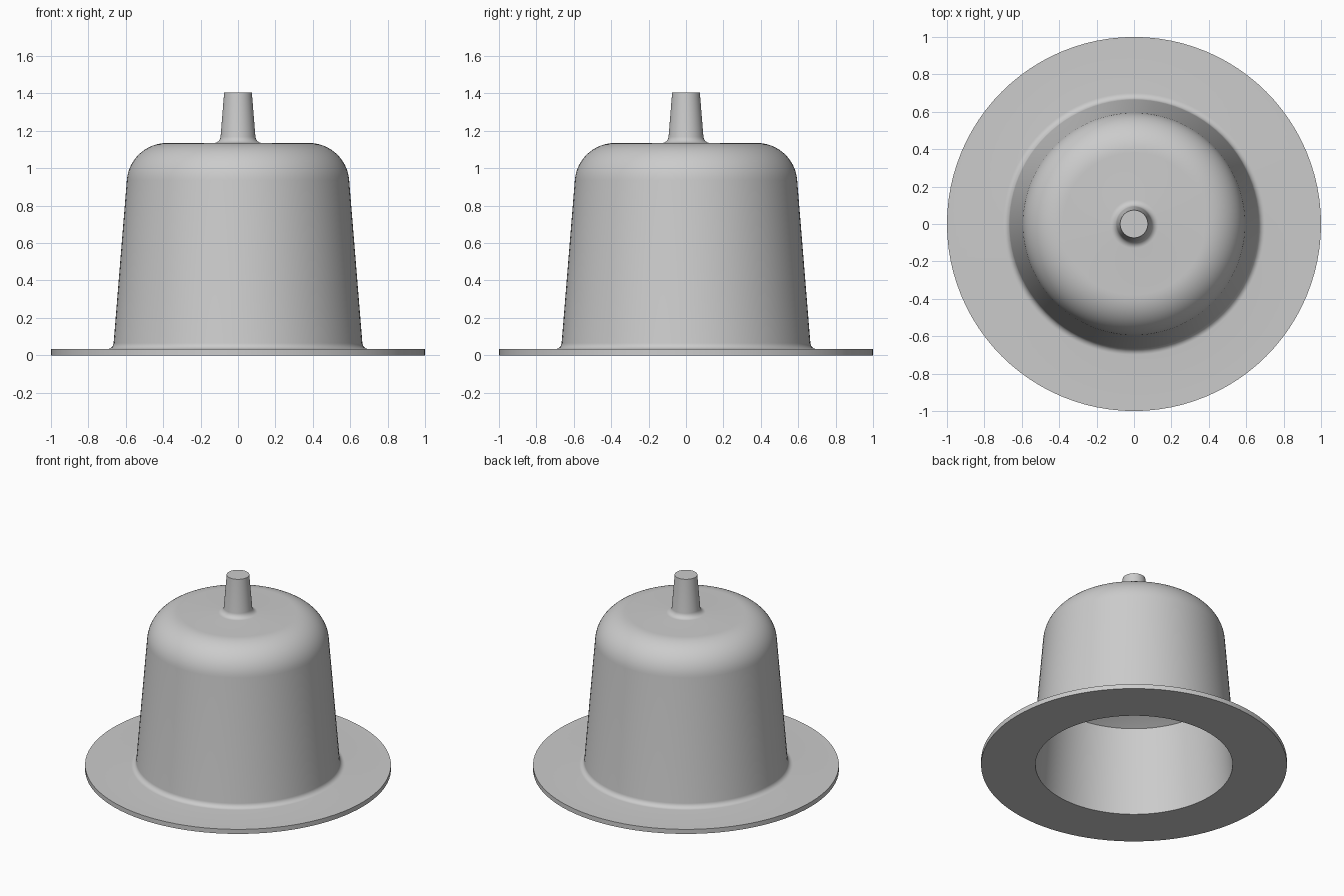
import bpy, bmesh
from math import cos, sin, radians, tau

SIDES = 96
DRAFT = 4.6  # taper of the walls in degrees

cube = bpy.data.objects.get("Cube")
if cube:
    bpy.data.objects.remove(cube, do_unlink=True)

grey = bpy.data.materials.new("plain grey")
grey.use_nodes = True
colour = (0.6, 0.6, 0.6, 1.0)
grey.diffuse_color = colour
grey.node_tree.nodes["Principled BSDF"].inputs["Base Color"].default_value = colour


def arc(cx, cz, radius, start, end, steps=12):
    """Points of a fillet in the profile plane, angles in degrees."""
    angles = [radians(start + (end - start) * i / steps) for i in range(steps + 1)]
    return [(cx + radius * cos(a), cz + radius * sin(a)) for a in angles]


def lathe(name, profile):
    """Revolve a profile of (radius, height) points about z."""
    bm = bmesh.new()
    verts = [bm.verts.new((r, 0, z)) for r, z in profile]
    edges = [bm.edges.new(pair) for pair in zip(verts, verts[1:])]
    bmesh.ops.spin(bm, geom=verts + edges, cent=(0, 0, 0), axis=(0, 0, 1),
                   angle=tau, steps=SIDES, use_merge=True)
    bmesh.ops.remove_doubles(bm, verts=bm.verts, dist=0.0001)
    bmesh.ops.recalc_face_normals(bm, faces=bm.faces)
    mesh = bpy.data.meshes.new(name)
    bm.to_mesh(mesh)
    bm.free()
    mesh.materials.append(grey)
    obj = bpy.data.objects.new(name, mesh)
    bpy.context.collection.objects.link(obj)
    bpy.ops.object.select_all(action='DESELECT')
    obj.select_set(True)
    bpy.context.view_layer.objects.active = obj
    bpy.ops.object.shade_smooth_by_angle(angle=radians(30))
    return obj


# Hollow underside: conical ceiling, then the tapered bore down to the base
bore = [(0, 1.0), (0.6, 0.62), (0.645, 0)]
# Thin round flange
flange = [(1.0, 0), (1.0, 0.033)]
# Tapered body with a small fillet at its foot and a large one at its shoulder
foot = arc(0.70, 0.068, 0.035, 270, 180 + DRAFT, 8)
shoulder = arc(0.38, 0.92, 0.215, DRAFT, 90, 16)
# Tapered stem with a filleted foot and a flat end
stem_foot = arc(0.13, 1.172, 0.037, 270, 180 + DRAFT, 8)
stem_end = [(0.074, 1.405), (0, 1.405)]

lathe("flanged_cup_with_stem",
      bore + flange + foot + shoulder + stem_foot + stem_end)
